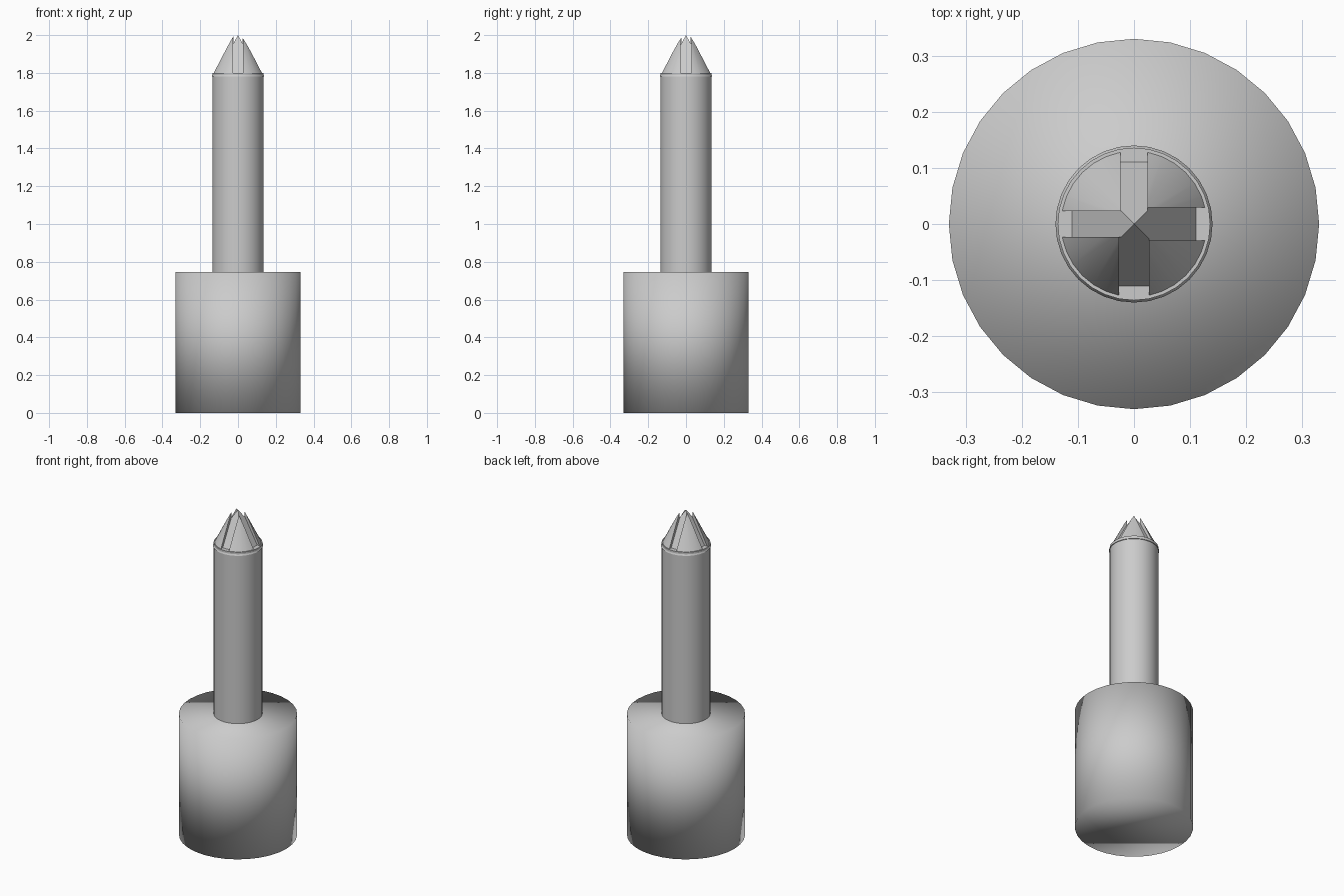
import bpy, bmesh, math
from mathutils import Matrix

if "Cube" in bpy.data.objects:
    bpy.data.objects.remove(bpy.data.objects["Cube"])


def rod(name, r_low, r_top, z0, z1):
    bpy.ops.mesh.primitive_cone_add(vertices=32, radius1=r_low, radius2=r_top,
                                    depth=z1 - z0, location=(0, 0, (z0 + z1) / 2))
    ob = bpy.context.object
    ob.name = name
    return ob


# Wide base, smooth shaded all over
base = rod("base", 0.33, 0.33, 0, 0.745)
bpy.ops.object.shade_smooth()

# Slim shaft, slightly sunk into the base
shaft = rod("shaft", 0.136, 0.136, 0.73, 1.8)
bpy.ops.object.shade_smooth_by_angle()

# Pointed tip, its foot hidden inside the shaft
tip = rod("tip", 0.14, 0.0, 1.78, 2.06)


# Sloping slot cutter, running outward from the axis at a given angle
def slot_cutter(name, angle, half_width):
    profile = [(-0.011, 2.02), (0.113, 1.795), (0.25, 1.795), (0.25, 2.2), (-0.011, 2.2)]
    bm = bmesh.new()
    face = bm.faces.new([bm.verts.new((r, -half_width, z)) for r, z in profile])
    ext = bmesh.ops.extrude_face_region(bm, geom=[face])
    moved = [v for v in ext["geom"] if isinstance(v, bmesh.types.BMVert)]
    bmesh.ops.translate(bm, verts=moved, vec=(0, 2 * half_width, 0))
    bmesh.ops.recalc_face_normals(bm, faces=bm.faces)
    bm.transform(Matrix.Rotation(math.radians(angle), 4, 'Z'))
    me = bpy.data.meshes.new(name)
    bm.to_mesh(me)
    bm.free()
    ob = bpy.data.objects.new(name, me)
    bpy.context.collection.objects.link(ob)
    ob.hide_render = True
    return ob


# Four slots cut into the tip, leaving a small pyramid at the centre
bpy.context.view_layer.objects.active = tip
for i, half_width in enumerate((0.029, 0.024, 0.023, 0.027)):
    cutter = slot_cutter(f"slot_cutter_{i}", 90 * i, half_width)
    mod = tip.modifiers.new("slot", 'BOOLEAN')
    mod.operation = 'DIFFERENCE'
    mod.solver = 'EXACT'
    mod.object = cutter
    bpy.ops.object.modifier_apply(modifier=mod.name)
    bpy.data.objects.remove(cutter)

bpy.ops.object.select_all(action='DESELECT')
tip.select_set(True)
bpy.ops.object.shade_smooth_by_angle()
